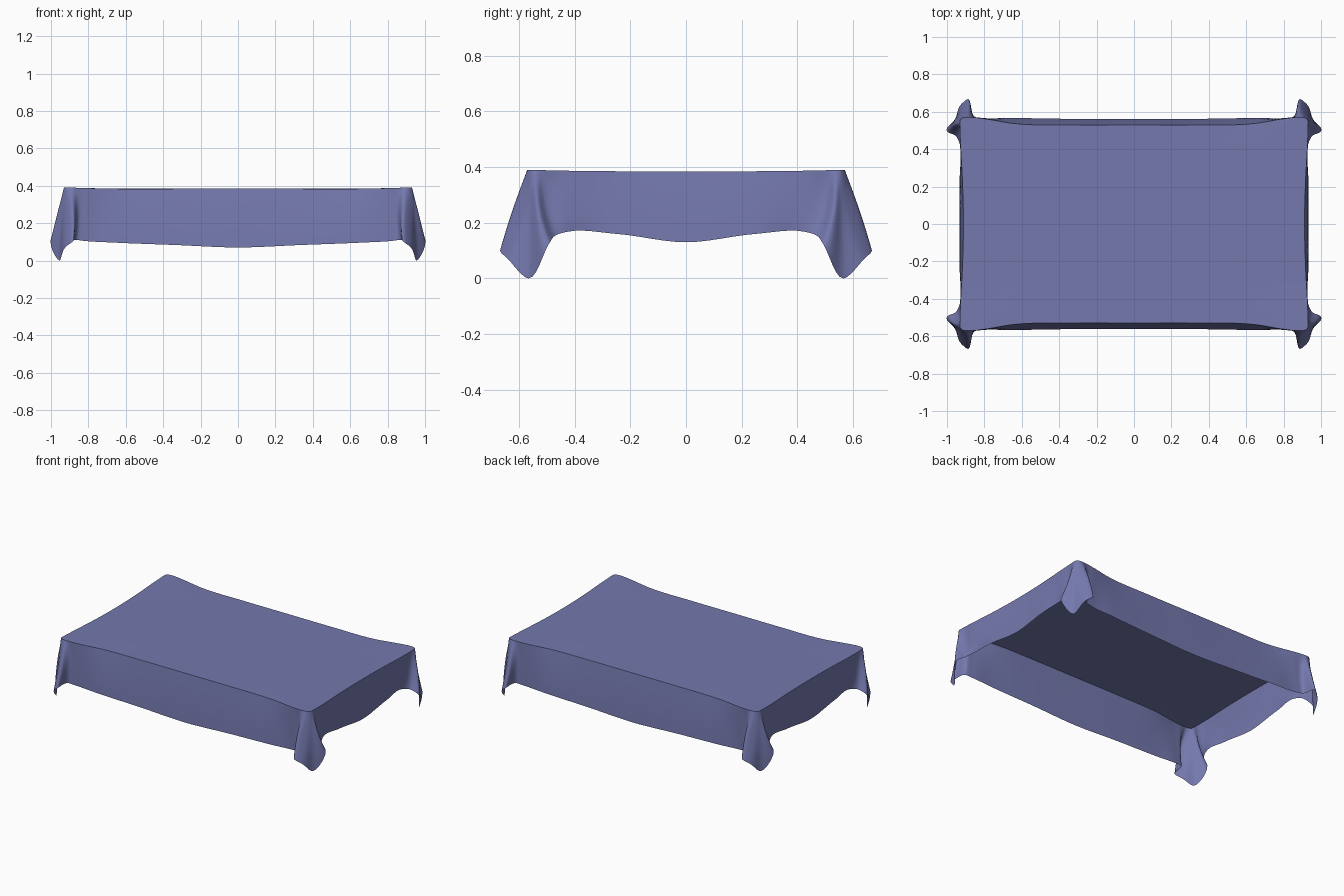
import bpy, bmesh, math
from mathutils import Vector as V

if "Cube" in bpy.data.objects:
    bpy.data.objects.remove(bpy.data.objects["Cube"])

# Quarter of the cloth, from the middle of the long side round to the middle of
# the short side. Each column: top edge, halfway down, hem.
COLS = [
    ((0, .53, .384), (0, .55, .22), (0, .562, .07)),
    ((.33, .53, .384), (.33, .55, .22), (.33, .562, .083)),
    ((.65, .538, .384), (.65, .557, .23), (.66, .567, .096)),
    ((.80, .563, .387), (.805, .566, .24), (.82, .568, .105)),
    ((.86, .57, .389), (.853, .574, .24), (.862, .575, .11)),
    ((.895, .57, .39), (.88, .625, .24), (.885, .668, .10)),
    ((.918, .566, .39), (.927, .59, .22), (.924, .64, .07)),
    ((.929, .555, .39), (.947, .56, .20), (.954, .566, 0)),
    ((.93, .54, .39), (.966, .53, .25), (.997, .492, .125)),
    ((.93, .515, .389), (.935, .505, .27), (.95, .468, .155)),
    ((.928, .43, .387), (.93, .43, .275), (.932, .43, .167)),
    ((.918, .25, .385), (.927, .25, .27), (.932, .25, .16)),
    ((.912, 0, .384), (.925, 0, .255), (.932, 0, .13)),
]
SUB, ROWS, RINGS = 6, 10, 8


def drop(col, t):
    """Smooth curve down one column, through its three points."""
    a, b, c = map(V, col)
    return a * (2*t - 1) * (t - 1) + b * 4*t * (1 - t) + c * t * (2*t - 1)


def spline(p):
    """Catmull-Rom curve whose ends continue by mirror symmetry."""
    first = V((-p[1].x, p[1].y, p[1].z))
    last = V((p[-2].x, -p[-2].y, p[-2].z))
    q, out = [first] + p + [last], []
    for i in range(1, len(q) - 2):
        a, b, c, d = q[i-1:i+3]
        # tangents scaled to uneven column spacing
        la, lb, lc = [max((v - u).length, 1e-4) for u, v in ((a, b), (b, c), (c, d))]
        m1 = ((b - a) / la * lb + (c - b) / lb * la) / (la + lb) * lb
        m2 = ((c - b) / lb * lc + (d - c) / lc * lb) / (lb + lc) * lb
        for k in range(SUB):
            t = k / SUB
            out.append(b * (2*t**3 - 3*t*t + 1) + m1 * (t**3 - 2*t*t + t)
                       + c * (3*t*t - 2*t**3) + m2 * (t**3 - t*t))
    return out + [p[-1]]


def full_ring(t):
    """Mirror the quarter curve into a closed loop."""
    q = spline([drop(c, t) for c in COLS])
    half = q + [V((p.x, -p.y, p.z)) for p in reversed(q[:-1])]
    return half + [V((-p.x, p.y, p.z)) for p in reversed(half[1:-1])]


bm = bmesh.new()
top = full_ring(0)
# flat top as shrinking rings, then the hanging skirt
rings = [[V((p.x*s, p.y*s, .384 + (p.z - .384) * s**6)) for p in top]
         for s in (k / RINGS for k in range(1, RINGS))]
rings += [full_ring(k / ROWS) for k in range(ROWS + 1)]
loops = [[bm.verts.new(p) for p in r] for r in rings]
n = len(top)
centre = bm.verts.new((0, 0, .384))
for i in range(n):
    j = (i + 1) % n
    bm.faces.new((centre, loops[0][j], loops[0][i]))
    for a, b in zip(loops, loops[1:]):
        bm.faces.new((a[i], a[j], b[j], b[i]))
for f in bm.faces:
    f.smooth = True
# crisp table edge
for i in range(n):
    e = bm.edges.get((loops[RINGS-1][i], loops[RINGS-1][(i+1) % n]))
    e.smooth = False

mesh = bpy.data.meshes.new("tablecloth")
bm.to_mesh(mesh)
bm.free()
cloth = bpy.data.objects.new("tablecloth", mesh)
bpy.context.collection.objects.link(cloth)
mat = bpy.data.materials.new("dusty blue cloth")
mat.diffuse_color = (.175, .19, .42, 1)
mat.use_nodes = True
mat.node_tree.nodes["Principled BSDF"].inputs["Base Color"].default_value = mat.diffuse_color
mesh.materials.append(mat)
